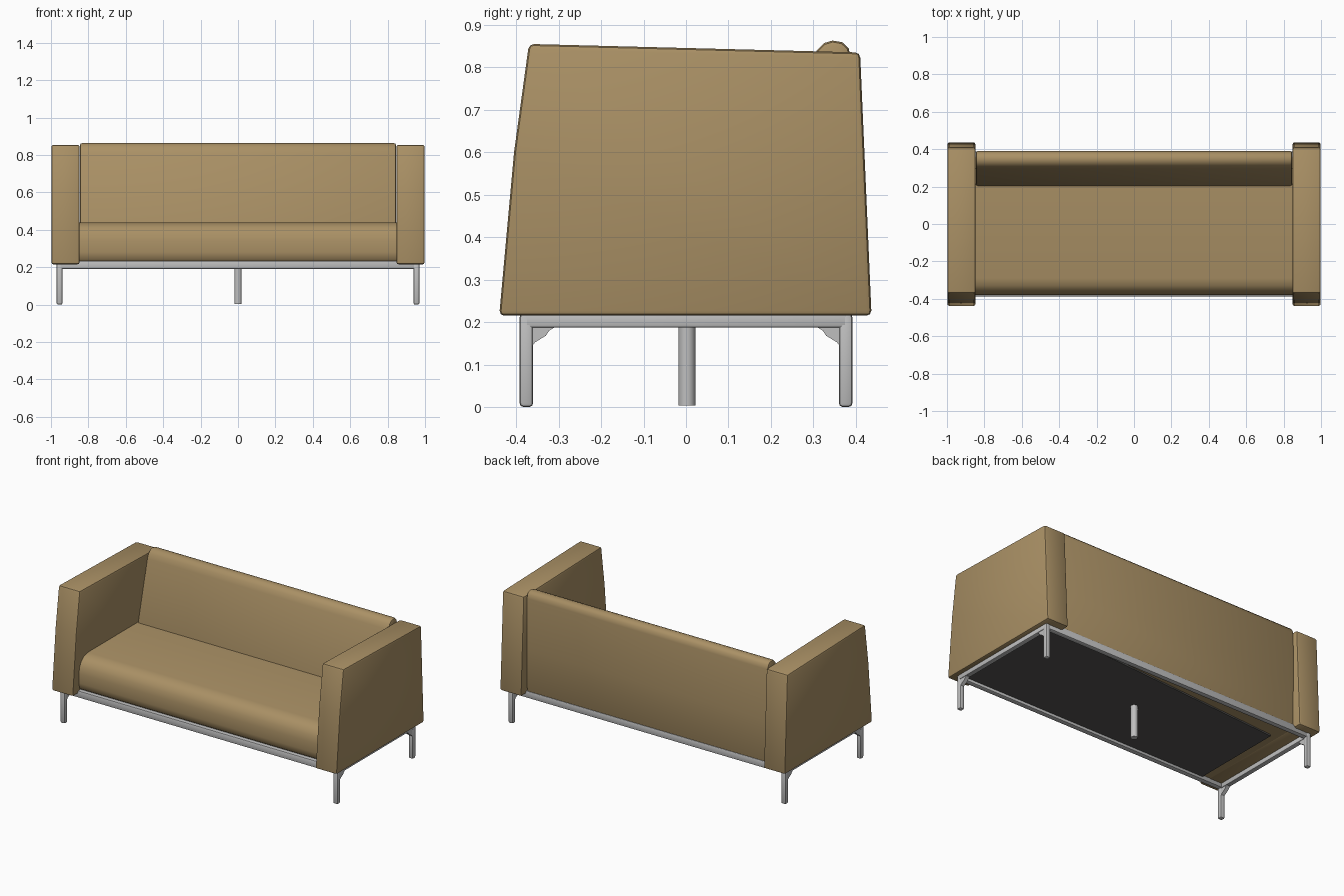
import bpy, bmesh, math

if "Cube" in bpy.data.objects:
    bpy.data.objects.remove(bpy.data.objects["Cube"])


def material(name, rgb):
    m = bpy.data.materials.new(name)
    m.diffuse_color = (*rgb, 1.0)
    m.use_nodes = True
    m.node_tree.nodes["Principled BSDF"].inputs["Base Color"].default_value = m.diffuse_color
    return m


TAN = material("tan upholstery", (0.40, 0.28, 0.13))
STEEL = material("light grey metal", (0.52, 0.52, 0.52))
DARK = material("dark underside", (0.09, 0.088, 0.085))


def finish(name, bm, mat, bevel=0.0, segments=2):
    """Round the sharp edges, then smooth shade."""
    bmesh.ops.recalc_face_normals(bm, faces=bm.faces)
    if bevel:
        sharp = [e for e in bm.edges if e.calc_face_angle(0) > math.radians(50)]
        bmesh.ops.bevel(bm, geom=sharp, offset=bevel, segments=segments,
                        profile=0.5, affect='EDGES', clamp_overlap=True)
    me = bpy.data.meshes.new(name)
    bm.to_mesh(me)
    bm.free()
    me.materials.append(mat)
    ob = bpy.data.objects.new(name, me)
    bpy.context.collection.objects.link(ob)
    bpy.ops.object.select_all(action='DESELECT')
    ob.select_set(True)
    bpy.context.view_layer.objects.active = ob
    bpy.ops.object.shade_smooth_by_angle(angle=math.radians(40))
    return ob


def side_profile(name, pts, x0, x1, mat, bevel=0.0, segments=2):
    """Extrude a (y, z) outline from x0 to x1."""
    bm = bmesh.new()
    face = bm.faces.new([bm.verts.new((x0, y, z)) for y, z in pts])
    ext = bmesh.ops.extrude_face_region(bm, geom=[face])
    for v in ext["geom"]:
        if isinstance(v, bmesh.types.BMVert):
            v.co.x = x1
    return finish(name, bm, mat, bevel, segments)


def box(name, x0, x1, y0, y1, z0, z1, mat, bevel=0.0):
    return side_profile(name, [(y0, z0), (y1, z0), (y1, z1), (y0, z1)],
                        x0, x1, mat, bevel)


# seat cushion with a rolled front
side_profile("seat", [(0.30, 0.228), (-0.355, 0.228), (-0.374, 0.245),
                      (-0.38, 0.28), (-0.38, 0.34), (-0.372, 0.38),
                      (-0.355, 0.41), (-0.33, 0.43), (-0.29, 0.44),
                      (0.30, 0.44)], -0.85, 0.85, TAN)

# leaning backrest with a rounded top
side_profile("backrest", [(0.20, 0.225), (0.386, 0.225), (0.39, 0.50),
                          (0.389, 0.82), (0.383, 0.845), (0.368, 0.859),
                          (0.345, 0.863), (0.325, 0.857), (0.308, 0.84),
                          (0.295, 0.81), (0.203, 0.44)],
             -0.846, 0.846, TAN, 0.012)

# tapered arms
ARM = [(-0.44, 0.215), (0.437, 0.215), (0.41, 0.835), (-0.37, 0.855),
       (-0.405, 0.60)]
for s, side in ((-1, "left"), (1, "right")):
    side_profile(side + "_arm", ARM, s * 0.847, s * 0.998, TAN, 0.012)

# metal frame rails
for s, side in ((-1, "front"), (1, "back")):
    y0, y1 = sorted((s * 0.355, s * 0.388))
    box(side + "_rail", -0.955, 0.955, y0, y1, 0.19, 0.234, STEEL, 0.006)
for s, side in ((-1, "left"), (1, "right")):
    x0, x1 = sorted((s * 0.938, s * 0.970))
    box(side + "_rail", x0, x1, -0.38, 0.38, 0.187, 0.22, STEEL, 0.006)

    # corner legs with a curved brace under the side rail
    for t, end in ((-1, "front"), (1, "back")):
        y0, y1 = sorted((t * 0.36, t * 0.392))
        box(f"{end}_{side}_leg", x0, x1, y0, y1, 0.0, 0.22, STEEL, 0.009)
        brace = [(0.365, 0.14), (0.356, 0.152), (0.33, 0.168),
                 (0.322, 0.18), (0.305, 0.19), (0.365, 0.20)]
        side_profile(f"{end}_{side}_brace", [(t * y, z) for y, z in brace],
                     s * 0.942, s * 0.966, STEEL)

# centre leg
bm = bmesh.new()
bmesh.ops.create_cone(bm, cap_ends=True, segments=20, radius1=0.02,
                      radius2=0.02, depth=0.215)
bmesh.ops.translate(bm, verts=bm.verts, vec=(0, 0.002, 0.1105))
finish("centre_leg", bm, STEEL)

# dark base cloth, cut at a slight angle along the back
bm = bmesh.new()
base = [(-0.80, -0.37), (0.94, -0.37), (0.94, 0.37), (-0.80, 0.24)]
face = bm.faces.new([bm.verts.new((x, y, 0.207)) for x, y in base])
ext = bmesh.ops.extrude_face_region(bm, geom=[face])
for v in ext["geom"]:
    if isinstance(v, bmesh.types.BMVert):
        v.co.z = 0.216
finish("base_cloth", bm, DARK)

# upholstered floor closing the body above the cloth
box("body_floor", -0.86, 0.86, -0.37, 0.38, 0.217, 0.232, TAN)
